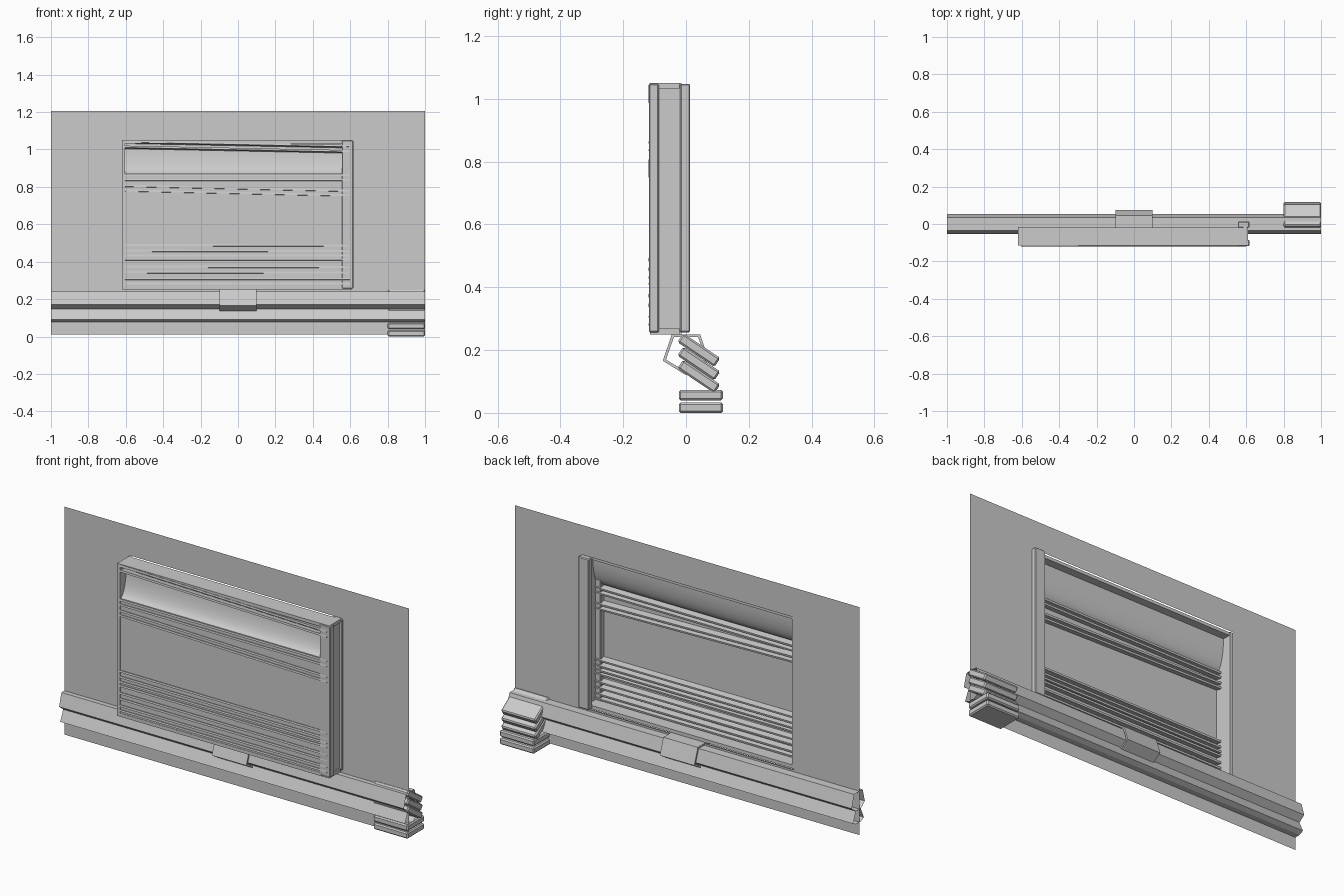
import bpy, bmesh, math

if "Cube" in bpy.data.objects:
    bpy.data.objects.remove(bpy.data.objects["Cube"])

def mesh_obj(name, verts, faces):
    me = bpy.data.meshes.new(name)
    me.from_pydata(verts, [], faces)
    ob = bpy.data.objects.new(name, me)
    bpy.context.collection.objects.link(ob)
    return ob

def box(name, x0, x1, y0, y1, z0, z1, rot=(0, 0, 0), bevel=0):
    bm = bmesh.new()
    bmesh.ops.create_cube(bm, size=1)
    for v in bm.verts:
        v.co.x *= x1 - x0
        v.co.y *= y1 - y0
        v.co.z *= z1 - z0
    if bevel:
        bmesh.ops.bevel(bm, geom=bm.edges[:], offset=bevel, segments=1, affect='EDGES')
    me = bpy.data.meshes.new(name)
    bm.to_mesh(me)
    bm.free()
    ob = bpy.data.objects.new(name, me)
    bpy.context.collection.objects.link(ob)
    ob.location = ((x0 + x1) / 2, (y0 + y1) / 2, (z0 + z1) / 2)
    ob.rotation_euler = rot
    return ob

def sheet(name, prof, x0, x1, closed=False):
    # thin surface: a (y, z) profile swept along x, open at the ends
    n = len(prof)
    verts = [(x, y, z) for x in (x0, x1) for y, z in prof]
    faces = [(i, (i + 1) % n, n + (i + 1) % n, n + i) for i in range(n if closed else n - 1)]
    return mesh_obj(name, verts, faces)

def mirror_profile(half):
    return half + [(-y, z) for y, z in reversed(half)]

# Wall sheet with a window opening
W = -0.01
xs, zs = (-1, -0.62, 0.61, 1), (0.01, 0.25, 1.05, 1.205)
verts = [(x, W, z) for z in zs for x in xs]
faces = [(j * 4 + i, j * 4 + i + 1, j * 4 + i + 5, j * 4 + i + 4)
         for j in range(3) for i in range(3) if (i, j) != (1, 1)]
mesh_obj("wall", verts, faces)

# Window frame boards
box("frame_top", -0.62, 0.61, -0.115, -0.02, 1.033, 1.05)
box("frame_bottom", -0.62, 0.61, -0.115, -0.02, 0.25, 0.268)
box("frame_left", -0.62, -0.603, -0.115, -0.015, 0.25, 1.05)
box("frame_right", 0.585, 0.603, -0.1, -0.015, 0.25, 1.05)

# Right posts, front and back
for name, y in (("front_post", -0.102), ("back_post", -0.003)):
    box(name, 0.555, 0.617, y - 0.016, y + 0.016, 0.256, 1.048, bevel=0.004)

# Pane, curving back at the top like a pulled blind
prof = [(-0.113, 0.26), (-0.113, 0.87)]
prof += [(-0.113 + 0.05 * math.sin(t * math.pi / 16), 0.87 + 0.165 * (1 - math.cos(t * math.pi / 16)))
         for t in range(1, 9)]
pane = sheet("pane", prof, -0.603, 0.59)
for p in pane.data.polygons:
    p.use_smooth = p.index > 0

# Blind slats in two bunches, some sagging to the right
slats = [(1.028, 0.02), (1.0, 0.02), (0.86, 0), (0.835, 0), (0.79, 0.022), (0.765, 0.022),
         (0.485, 0.002), (0.455, 0.002), (0.43, 0), (0.41, 0), (0.37, 0.002),
         (0.34, 0.002), (0.305, 0), (0.28, 0)]
for i, (z, sag) in enumerate(slats):
    box(f"slat_{i}", -0.605, 0.598, -0.119, -0.08, z - 0.005, z + 0.005,
        rot=(math.radians(-10), sag, 0.001 if 0 < sag < 0.01 else 0))

# Two-lobed rail along the wall, open sheets
upper = mirror_profile([(-0.035, 0.24), (-0.054, 0.172), (-0.02, 0.146)])
sheet("rail_upper", upper, -1, 1, closed=True)
lower = mirror_profile([(-0.02, 0.146), (-0.045, 0.09), (-0.02, 0.078)])
sheet("rail_lower", lower, -1, 1, closed=True)

# Joining collar round the middle of the rail
collar = sheet("collar", [(-0.045, 0.25), (-0.074, 0.166), (0, 0.12), (0.074, 0.166), (0.045, 0.25)],
               -0.1, 0.1, closed=True)
m = collar.modifiers.new("thickness", 'SOLIDIFY')
m.thickness = 0.011
m.offset = 1 if collar.data.polygons[0].normal.y > 0 else -1

# Stack of slabs behind the right end
for i, z in enumerate((0.016, 0.056)):
    box(f"flat_slab_{i}", 0.8, 1, -0.023, 0.118, z - 0.016, z + 0.017, bevel=0.006)
for i, z in enumerate((0.116, 0.157, 0.2)):
    box(f"leaning_slab_{i}", 0.8, 1, -0.03, 0.112, z - 0.017, z + 0.017,
        rot=(math.radians(-34), 0, 0), bevel=0.006)
